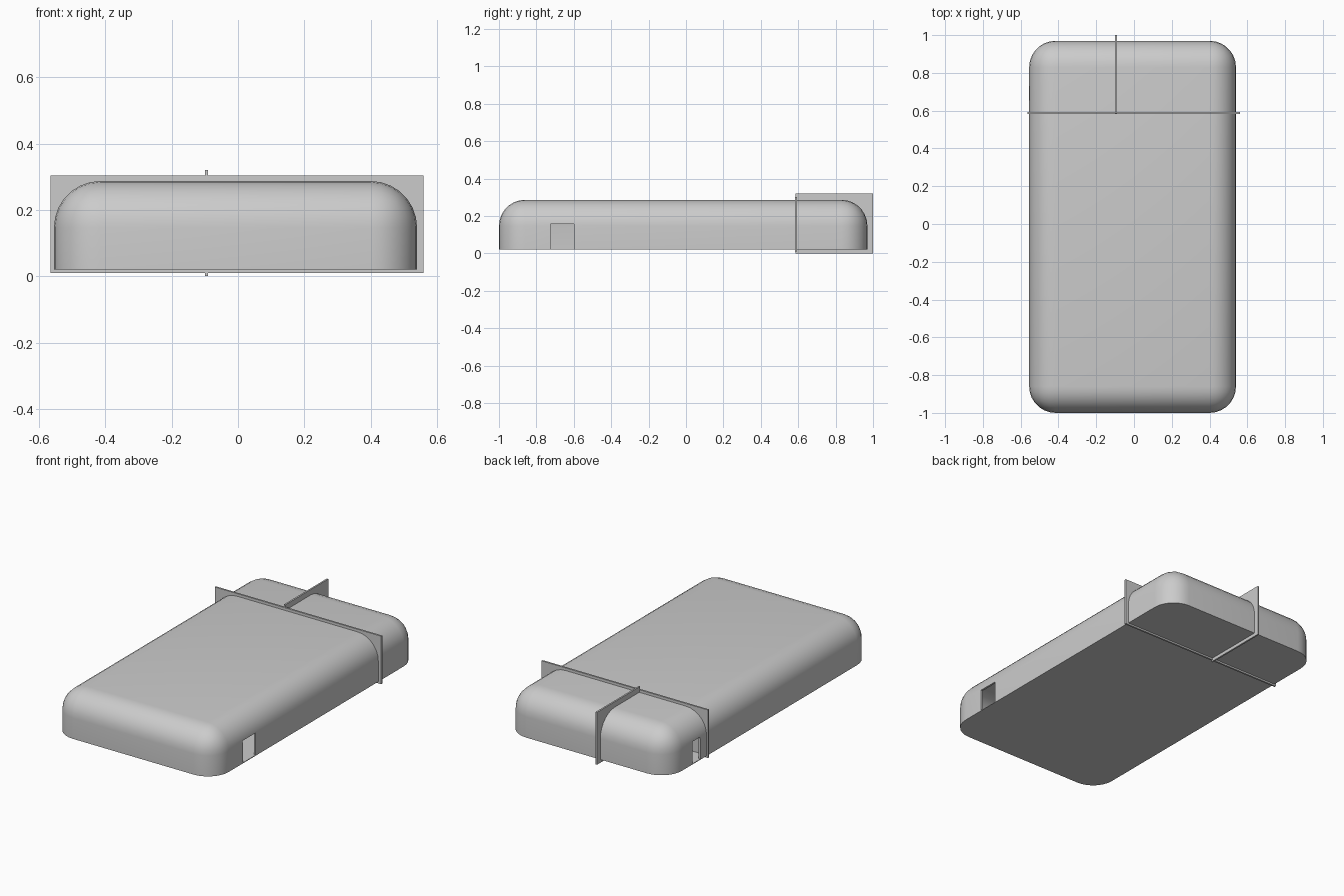
import bpy, bmesh
from mathutils import Vector

if "Cube" in bpy.data.objects:
    bpy.data.objects.remove(bpy.data.objects["Cube"])


def box(name, lo, hi, radius=0.0, segments=7):
    """Box between two corners; radius rounds every edge except the bottom ones."""
    lo, hi = Vector(lo), Vector(hi)
    bm = bmesh.new()
    bmesh.ops.create_cube(bm, size=1)
    for v in bm.verts:
        v.co = Vector([(lo[i] + hi[i]) / 2 + v.co[i] * (hi[i] - lo[i]) for i in range(3)])
    if radius:
        zmin = lo.z + 1e-5
        edges = [e for e in bm.edges if max(v.co.z for v in e.verts) > zmin]
        bmesh.ops.bevel(bm, geom=edges, offset=radius, segments=segments,
                        profile=0.5, affect='EDGES', clamp_overlap=True)
    bmesh.ops.recalc_face_normals(bm, faces=bm.faces)
    mesh = bpy.data.meshes.new(name)
    bm.to_mesh(mesh)
    bm.free()
    ob = bpy.data.objects.new(name, mesh)
    bpy.context.collection.objects.link(ob)
    return ob


def cut(target, cutter):
    """Subtract a hidden helper from the target."""
    m = target.modifiers.new(cutter.name, 'BOOLEAN')
    m.operation = 'DIFFERENCE'
    m.solver = 'EXACT'
    m.object = cutter
    cutter.hide_render = True
    cutter.display_type = 'WIRE'
    bpy.context.view_layer.objects.active = target
    bpy.ops.object.modifier_apply(modifier=m.name)
    bpy.data.objects.remove(cutter)


# Hollow rounded casing
X0, X1, Y0, Y1, Z0, Z1 = -0.555, 0.54, -1.0, 0.97, 0.02, 0.287
WALL, FLOOR = 0.012, 0.004
casing = box("casing", (X0, Y0, Z0), (X1, Y1, Z1), 0.14)
cut(casing, box("hollow", (X0 + WALL, Y0 + WALL, Z0 + FLOOR),
                (X1 - WALL, Y1 - WALL, Z1 - WALL), 0.128))

# Doorways: right side near the front, left side near the back
cut(casing, box("right_doorway", (X1 - 0.06, -0.725, Z0 + FLOOR), (X1 + 0.05, -0.60, 0.158)))
cut(casing, box("left_doorway", (X0 - 0.05, 0.655, Z0 + FLOOR), (X0 + 0.06, 0.73, 0.158)))

bpy.ops.object.select_all(action='DESELECT')
casing.select_set(True)
bpy.context.view_layer.objects.active = casing
bpy.ops.object.shade_smooth_by_angle(angle=0.6)

# Thin dividing walls passing through the casing
box("cross_wall", (-0.565, 0.583, 0.01), (0.56, 0.594, 0.303))
box("back_wall", (-0.10, 0.585, 0.0), (-0.09, 1.0, 0.32))
